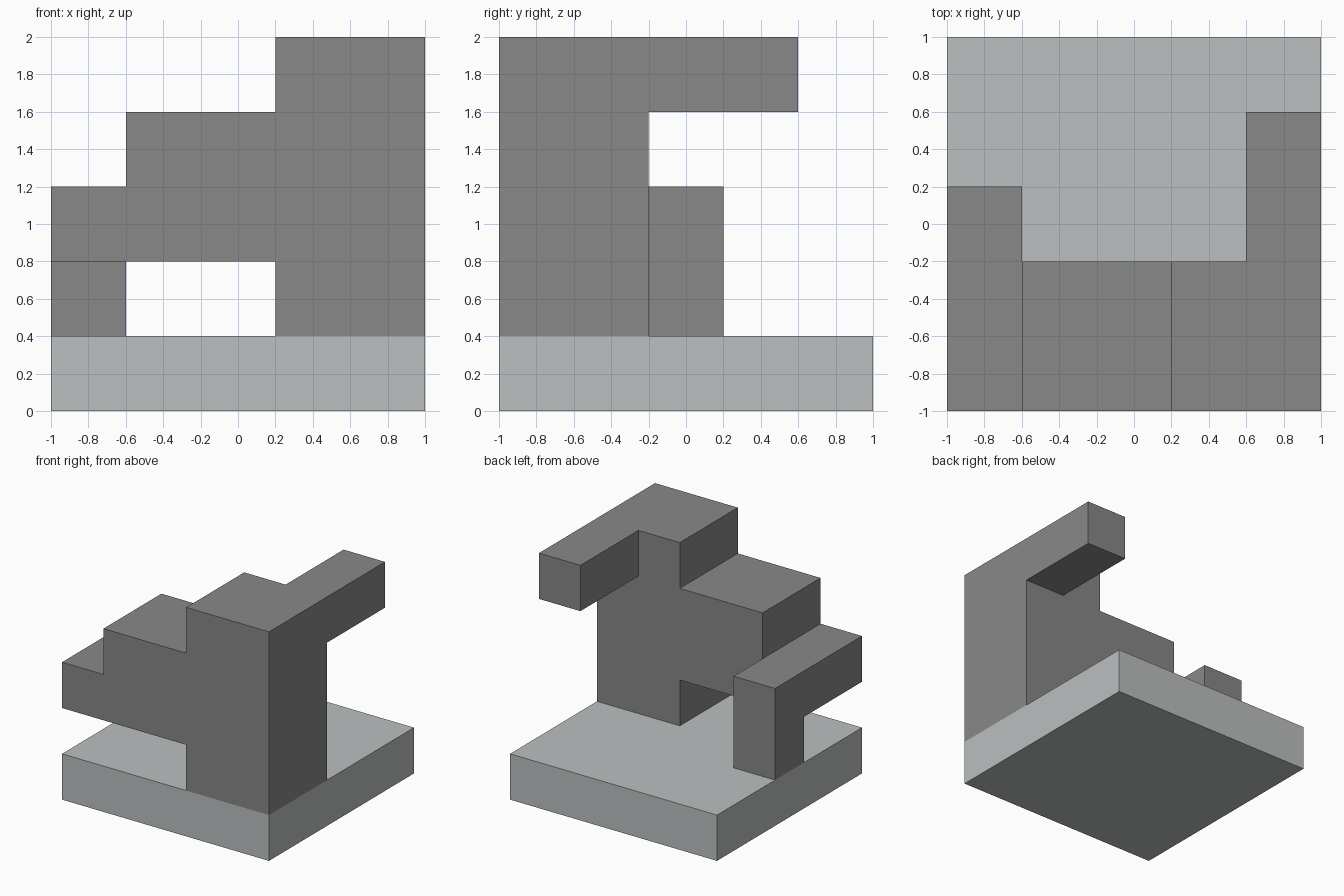
import bpy
import bmesh
from collections import Counter
from itertools import product
from mathutils import Matrix, Vector

if "Cube" in bpy.data.objects:
    bpy.data.objects.remove(bpy.data.objects["Cube"])

UNIT = 0.4  # module size; the model fills five modules per side


def material(name, colour):
    mat = bpy.data.materials.new(name)
    mat.use_nodes = True
    mat.diffuse_color = colour
    mat.node_tree.nodes["Principled BSDF"].inputs["Base Color"].default_value = colour
    return mat


def build(name, blocks, mat):
    """Join blocks (low corner, high corner, in modules) into one clean outer shell."""
    cells = set()
    for low, high in blocks:
        cells.update(product(*(range(a, b) for a, b in zip(low, high))))

    bm = bmesh.new()
    for cell in sorted(cells):
        centre = (Vector(cell) + Vector((-2, -2, 0.5))) * UNIT
        bmesh.ops.create_cube(bm, size=UNIT, matrix=Matrix.Translation(centre))

    # Drop faces shared by neighbouring modules, weld, and merge flat areas
    def key(face):
        return tuple(round(c * 100) for c in face.calc_center_median())

    count = Counter(key(f) for f in bm.faces)
    inner = [f for f in bm.faces if count[key(f)] > 1]
    bmesh.ops.delete(bm, geom=inner, context='FACES')
    bmesh.ops.remove_doubles(bm, verts=bm.verts[:], dist=0.001)
    bmesh.ops.dissolve_limit(bm, angle_limit=0.01, verts=bm.verts[:], edges=bm.edges[:])

    mesh = bpy.data.meshes.new(name)
    bm.to_mesh(mesh)
    bm.free()
    mesh.materials.append(mat)
    obj = bpy.data.objects.new(name, mesh)
    bpy.context.collection.objects.link(obj)
    return obj


light_grey = material("light grey", (0.50, 0.525, 0.525, 1))
dark_grey = material("dark grey", (0.246, 0.246, 0.246, 1))

# Square slab underneath
build("base_slab", [((0, 0, 0), (5, 5, 1))], light_grey)

# Stepped wall with its two rearward arms
build("stepped_wall", [
    ((3, 0, 1), (5, 2, 5)),  # tower
    ((4, 2, 4), (5, 4, 5)),  # high arm
    ((1, 0, 2), (3, 2, 4)),  # bridge
    ((0, 0, 2), (1, 3, 3)),  # low arm
    ((0, 2, 1), (1, 3, 2)),  # leg
], dark_grey)
